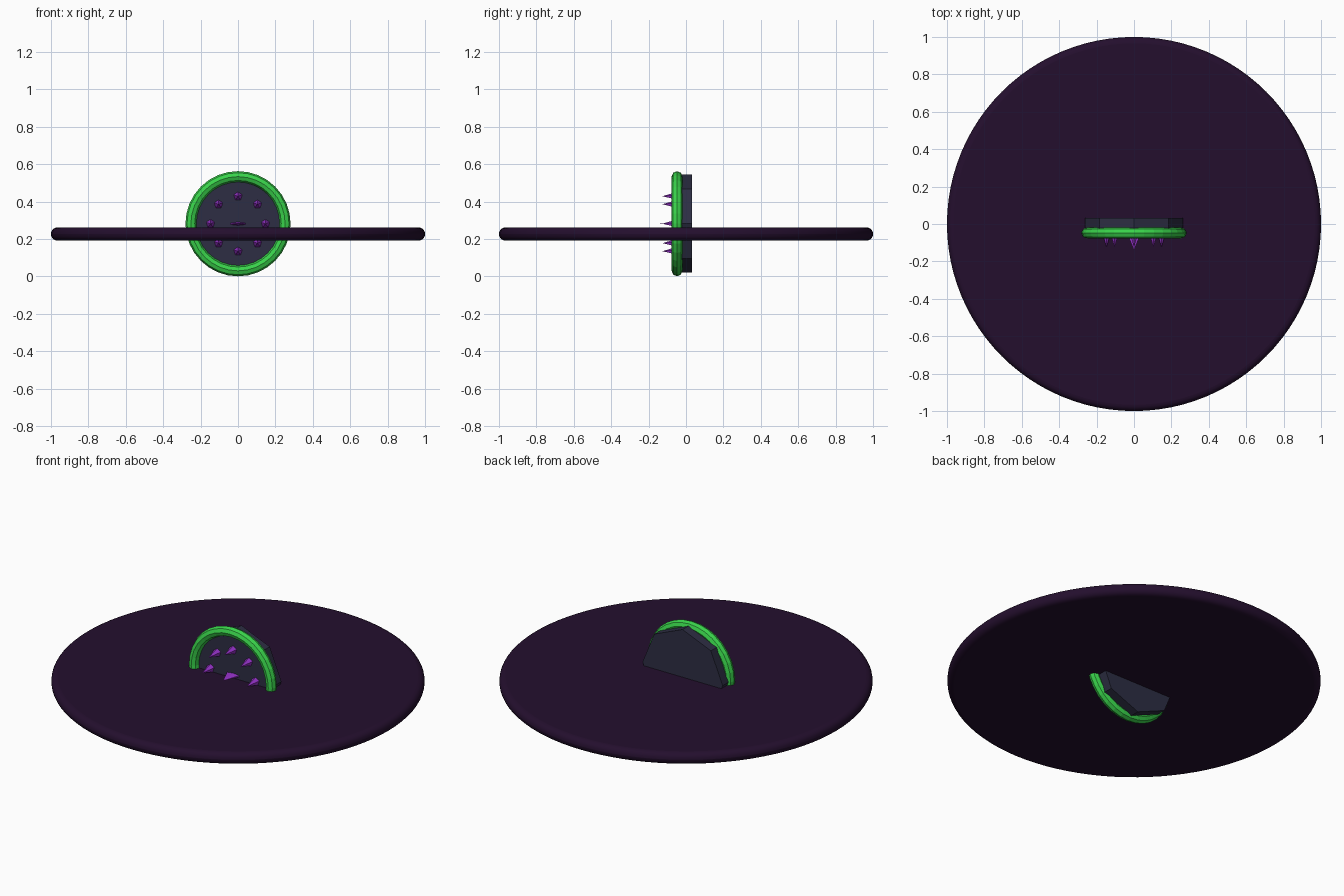
import bpy
from math import pi, radians, sin, cos

cube = bpy.data.objects.get("Cube")
if cube:
    bpy.data.objects.remove(cube, do_unlink=True)

CENTRE_Z = 0.282   # height of the round emblem's axis
FACE_Y = -0.045    # front face of the emblem's body
TO_FRONT = (pi / 2, 0, 0)  # turns local +z towards the front


def material(name, color):
    mat = bpy.data.materials.new(name)
    mat.use_nodes = True
    rgba = (*color, 1)
    mat.diffuse_color = rgba
    mat.node_tree.nodes["Principled BSDF"].inputs["Base Color"].default_value = rgba
    return mat


def finish(name, mat):
    obj = bpy.context.object
    obj.name = name
    obj.data.materials.append(mat)
    return obj


def spike(name, x, z, radius, length, sides, flatten=1):
    bpy.ops.mesh.primitive_cone_add(
        vertices=sides, radius1=radius, radius2=0, depth=length,
        location=(x, FACE_Y - length / 2, z), rotation=TO_FRONT)
    finish(name, purple).scale.y = flatten


dark_plum = material("dark plum", (0.0175, 0.0046, 0.027))
slate = material("slate", (0.026, 0.027, 0.056))
green = material("bright green", (0.041, 0.65, 0.07))
purple = material("purple", (0.30, 0.032, 0.58))

# Wide flat disc with a fully rounded rim
bpy.ops.mesh.primitive_cylinder_add(vertices=96, radius=1, depth=0.07,
                                    location=(0, 0, 0.227))
disc = finish("wide_disc", dark_plum)
bevel = disc.modifiers.new("round_rim", 'BEVEL')
bevel.width = 0.034
bevel.segments = 5
bevel.limit_method = 'ANGLE'
bevel.angle_limit = radians(40)
bpy.ops.object.shade_smooth_by_angle(angle=radians(40))

# Eight-sided body standing upright through the disc, a corner at the top
bpy.ops.mesh.primitive_cylinder_add(
    vertices=8, radius=0.262, depth=0.032 - FACE_Y,
    location=(0, (0.032 + FACE_Y) / 2, CENTRE_Z), rotation=TO_FRONT)
finish("emblem_body", slate)

# Faceted ring around the front face
bpy.ops.mesh.primitive_torus_add(
    major_segments=32, minor_segments=8, major_radius=0.252, minor_radius=0.029,
    location=(0, -0.048, CENTRE_Z), rotation=TO_FRONT)
finish("emblem_ring", green)

# Circle of spikes and a flattened one in the middle
for i in range(8):
    a = i * pi / 4
    spike(f"spike_{i + 1}", 0.147 * sin(a), CENTRE_Z + 0.147 * cos(a),
          0.024, 0.081, 5)
spike("centre_spike", 0, CENTRE_Z, 0.045, 0.095, 6, 0.2)
